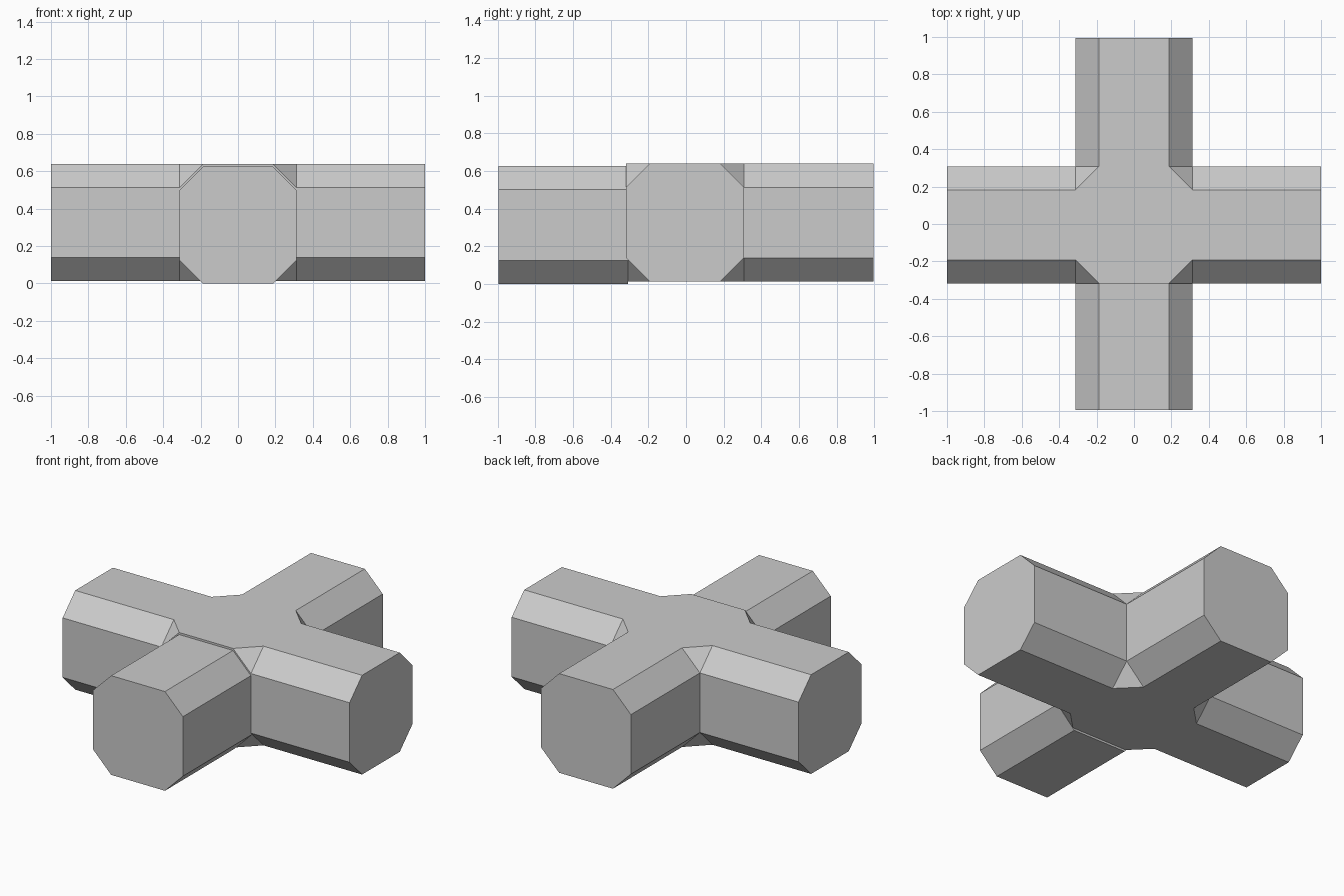
import bpy, bmesh, math
from itertools import product
from mathutils import Matrix, Vector

if "Cube" in bpy.data.objects:
    bpy.data.objects.remove(bpy.data.objects["Cube"])

H = 0.3125       # half width of the pipe section
F = 0.1875       # half width of each flat side
L = 0.6875       # arm length
CENTRE = Vector((0, -0.005, 0.3255))


def finish(name, bm):
    bmesh.ops.recalc_face_normals(bm, faces=bm.faces)
    mesh = bpy.data.meshes.new(name)
    bm.to_mesh(mesh)
    bm.free()
    bpy.context.collection.objects.link(bpy.data.objects.new(name, mesh))


def arm(name, angle, offset=Vector()):
    # octagonal prism pointing away from the hub
    bm = bmesh.new()
    section = [(F, -H), (H, -F), (H, F), (F, H), (-F, H), (-H, F), (-H, -F), (-F, -H)]
    face = bm.faces.new([bm.verts.new((H, y, z)) for y, z in section])
    out = bmesh.ops.extrude_face_region(bm, geom=[face], use_keep_orig=True)
    moved = [v for v in out["geom"] if isinstance(v, bmesh.types.BMVert)]
    bmesh.ops.translate(bm, verts=moved, vec=(L, 0, 0))
    turn = Matrix.Rotation(math.radians(angle), 4, 'Z')
    bmesh.ops.transform(bm, matrix=Matrix.Translation(CENTRE + offset) @ turn, verts=bm.verts)
    finish(name, bm)


# hub: cube with its eight corners cut off
bm = bmesh.new()
for sx, sy, sz in product((-1, 1), repeat=3):
    for size in ((F, H, H), (H, F, H), (H, H, F)):
        bm.verts.new(CENTRE + Vector((sx * size[0], sy * size[1], sz * size[2])))
bmesh.ops.convex_hull(bm, input=bm.verts)
bmesh.ops.dissolve_limit(bm, angle_limit=0.02, verts=bm.verts, edges=bm.edges)
finish("hub", bm)

# four arms; the front one sits slightly lower and pushed in
arm("right_arm", 0)
arm("back_arm", 90)
arm("left_arm", 180)
arm("front_arm", 270, Vector((0, 0.01, -0.013)))
